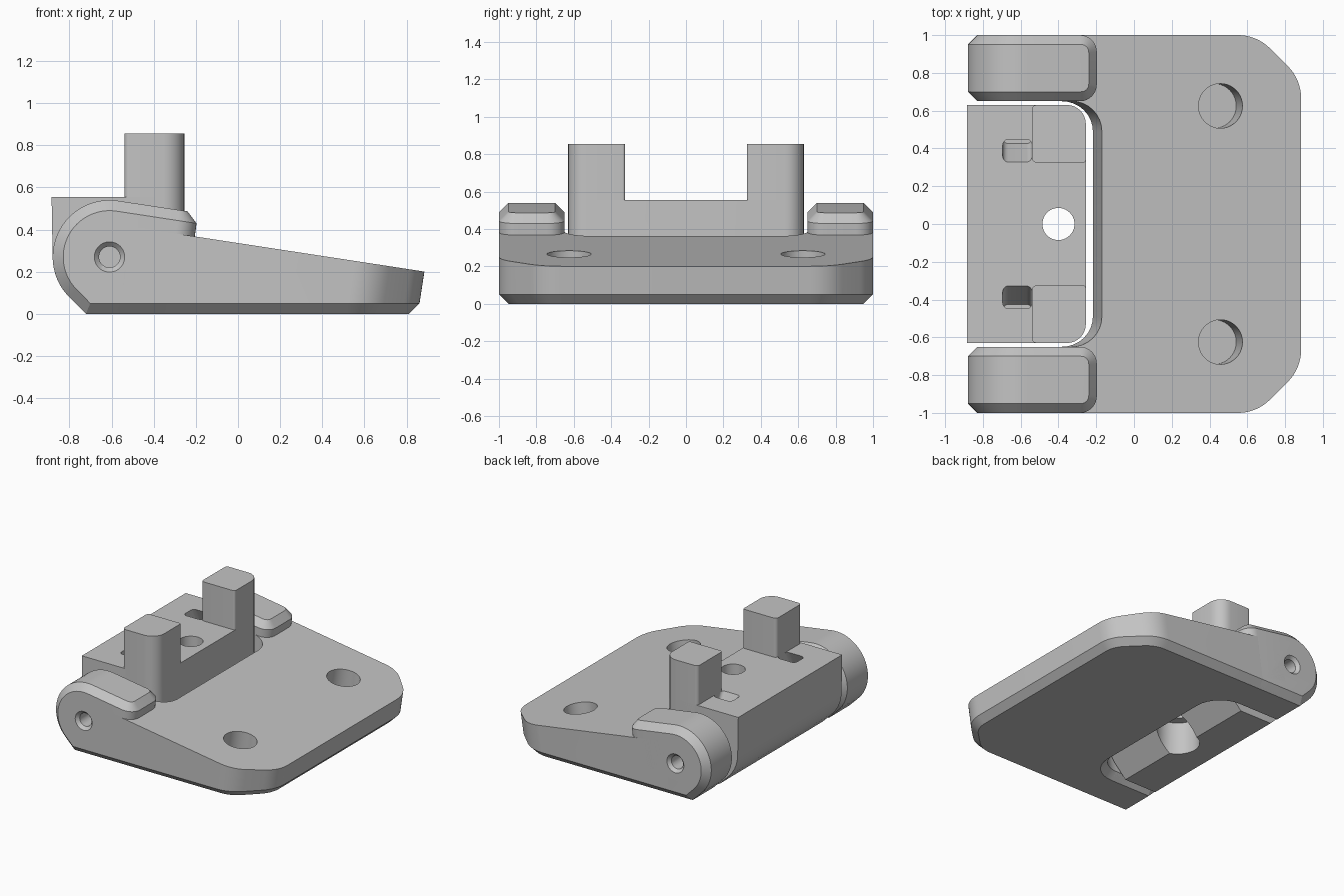
import bpy, bmesh, math
from mathutils import Vector, Matrix

if "Cube" in bpy.data.objects:
    bpy.data.objects.remove(bpy.data.objects["Cube"], do_unlink=True)

GREY = (0.55, 0.55, 0.55, 1)
TILT = 0.153                       # slope of the plate top
CH = 0.05                          # chamfer size
PIVOT, R = Vector((-0.61, 0.27)), 0.27
mat = bpy.data.materials.new("plain grey")
mat.diffuse_color = GREY
mat.use_nodes = True
mat.node_tree.nodes["Principled BSDF"].inputs["Base Color"].default_value = GREY


def finish(name, bm):
    bmesh.ops.recalc_face_normals(bm, faces=bm.faces)
    mesh = bpy.data.meshes.new(name)
    bm.to_mesh(mesh)
    bm.free()
    mesh.materials.append(mat)
    obj = bpy.data.objects.new(name, mesh)
    bpy.context.collection.objects.link(obj)
    return obj


def rounded(corners, steps=8):
    """Polygon from (x, y, radius) corners, with arcs at the rounded ones."""
    out = []
    for i, (x, y, r) in enumerate(corners):
        p = Vector((x, y))
        if r == 0:
            out.append(p)
            continue
        a = (Vector(corners[i - 1][:2]) - p).normalized()
        b = (Vector(corners[(i + 1) % len(corners)][:2]) - p).normalized()
        half = a.angle(b) / 2
        centre = p + (a + b).normalized() * r / math.sin(half)
        s = p + a * r / math.tan(half) - centre
        e = p + b * r / math.tan(half) - centre
        sweep = s.angle(e)
        for k in range(steps + 1):
            t = k / steps
            out.append(centre + (s * math.sin((1 - t) * sweep)
                                 + e * math.sin(t * sweep)) / math.sin(sweep))
    return out


def inset(poly, d):
    """Mitred inward offset of a counter-clockwise polygon."""
    out = []
    for i, p in enumerate(poly):
        a = (p - poly[i - 1]).normalized()
        b = (poly[(i + 1) % len(poly)] - p).normalized()
        na, nb = Vector((-a.y, a.x)), Vector((-b.y, b.x))
        out.append(p + (na + nb) * d / (1 + na.dot(nb)))
    return out


def loft(rings):
    bm = bmesh.new()
    vs = [[bm.verts.new(p) for p in ring] for ring in rings]
    n = len(vs[0])
    for lo, hi in zip(vs, vs[1:]):
        for i in range(n):
            bm.faces.new((lo[i], lo[(i + 1) % n], hi[(i + 1) % n], hi[i]))
    bm.faces.new(vs[0][::-1])
    bm.faces.new(vs[-1])
    return bm


def side_prism(profile, y0, y1):
    return loft([[(p[0], y, p[1]) for p in profile] for y in (y0, y1)])


def plan_prism(poly, z0, z1):
    return loft([[(p[0], p[1], z) for p in poly] for z in (z0, z1)])


def round_right_end(bm, min_x, min_z, radius):
    """Round the upright edges at the +x end of a side prism."""
    edges = [e for e in bm.edges
             if all(v.co.x > min_x for v in e.verts)
             and max(v.co.z for v in e.verts) > min_z
             and abs(e.verts[0].co.y - e.verts[1].co.y) < 0.001
             and abs(e.verts[0].co.z - e.verts[1].co.z) > 0.1]
    bmesh.ops.bevel(bm, geom=edges, offset=radius, segments=8,
                    profile=0.5, affect='EDGES')


def cone(r1, r2, depth, matrix):
    """Cutter along local z, starting at r1 at the origin and going down."""
    bm = bmesh.new()
    m = matrix @ Matrix.Translation((0, 0, -depth / 2))
    bmesh.ops.create_cone(bm, cap_ends=True, segments=40, radius1=r2,
                          radius2=r1, depth=depth, matrix=m)
    return finish("cutter", bm)


def cut(obj, cutters):
    bpy.context.view_layer.objects.active = obj
    for c in cutters:
        c.hide_render = True
        mod = obj.modifiers.new("cut", 'BOOLEAN')
        mod.operation, mod.solver, mod.object = 'DIFFERENCE', 'EXACT', c
        bpy.ops.object.modifier_apply(modifier=mod.name)
        bpy.data.objects.remove(c, do_unlink=True)


def arc(start, end, steps=24):
    return [PIVOT + R * Vector((math.cos(a), math.sin(a))) for a in
            (math.radians(start + (end - start) * k / steps) for k in range(steps + 1))]


def top_z(x):
    return 0.336 - TILT * x


# Wedge plate: outline square to the sloping top, chamfered at the bottom
half = [(-0.17, 0.65, 0.16), (-0.5, 0.65, 0), (-0.5, 1, 0), (0.65, 1, 0.24), (0.885, 0.765, 0.24)]
corners = [(x, -y, r) for x, y, r in half] + [(x, y, r) for x, y, r in half[::-1]]
outline = rounded(corners)
low = [Vector((p.x - TILT * (top_z(p.x) - CH), p.y)) for p in outline]
plate = finish("wedge_plate", loft([
    [(p.x, p.y, 0) for p in inset(low, CH)],
    [(p.x, p.y, CH) for p in low],
    [(p.x, p.y, top_z(p.x)) for p in outline]]))

# Blind bolt holes, square to the sloping top
lean = Matrix.Rotation(math.atan(TILT), 4, 'Y')
cut(plate, [cone(0.118, 0.118, 0.26, Matrix.Translation((0.458, y, top_z(0.458)))
                 @ lean @ Matrix.Translation((0, 0, 0.04))) for y in (-0.625, 0.625)])

# Hinge ears with chamfered rims and blind pin holes
parts = [plate]
ear_profile = [(-0.255, 0), (-0.19, 0.479)] + arc(81.3, 225) + [(-0.722, 0)]
for side, word in ((1, "left"), (-1, "right")):
    bm = side_prism(ear_profile, 0.65 * side, side)
    bmesh.ops.recalc_face_normals(bm, faces=bm.faces)
    round_right_end(bm, -0.3, 0.3, 0.09)
    rim = [e for e in bm.edges if e.calc_face_angle(0) > 0.9]
    bmesh.ops.bevel(bm, geom=rim, offset=CH, segments=1, affect='EDGES')
    ear = finish(word + "_hinge_ear", bm)
    out = Matrix.Rotation(-side * math.pi / 2, 4, 'X')
    place = Matrix.Translation((PIVOT.x, side, PIVOT.y)) @ out
    cut(ear, [cone(0.073, 0.05, 0.024, place @ Matrix.Translation((0, 0, 0.001))),
              cone(0.05, 0.05, 0.2, place @ Matrix.Translation((0, 0, -0.01)))])
    parts.append(ear)

# Pivoting block between the ears
profile = ([(-0.45, 0), (-0.255, 0.2), (-0.255, 0.555), (-0.885, 0.555)]
           + arc(180, 225, 12) + [(-0.722, 0)])
bm = side_prism(profile, -0.63, 0.63)
bmesh.ops.recalc_face_normals(bm, faces=bm.faces)
round_right_end(bm, -0.3, 0.3, 0.1)
block = finish("pivot_block", bm)
pocket = rounded([(-0.695, -0.06, 0.03), (-0.54, -0.06, 0.03),
                  (-0.54, 0.06, 0.03), (-0.695, 0.06, 0.03)], 5)
cutters = [cone(0.085, 0.085, 0.8, Matrix.Translation((-0.4, 0, 0.7))),
           cone(0.155, 0.155, 0.35, Matrix.Translation((-0.4, 0, 0.25)))]
for side in (1, -1):
    # Slanted pockets that run down and outward
    rings = [[(p.x, side * (0.388 + 0.5 * (0.555 - z)) + p.y, z) for p in pocket]
             for z in (0.36, 0.6)]
    cutters.append(finish("cutter", loft(rings)))
cut(block, cutters)
parts.append(block)

# Upright posts
for side, word in ((1, "left"), (-1, "right")):
    plan = rounded([(-0.54, 0.325, 0.025), (-0.255, 0.325, 0.015),
                    (-0.255, 0.63, 0.1), (-0.54, 0.63, 0.025)])
    parts.append(finish(word + "_post", plan_prism(
        [(p.x, p.y * side) for p in plan], 0.45, 0.855)))

# Smooth the round surfaces, keep the edges crisp
bpy.ops.object.select_all(action='DESELECT')
for obj in parts:
    obj.select_set(True)
bpy.context.view_layer.objects.active = parts[0]
bpy.ops.object.shade_smooth_by_angle(angle=math.radians(25))
